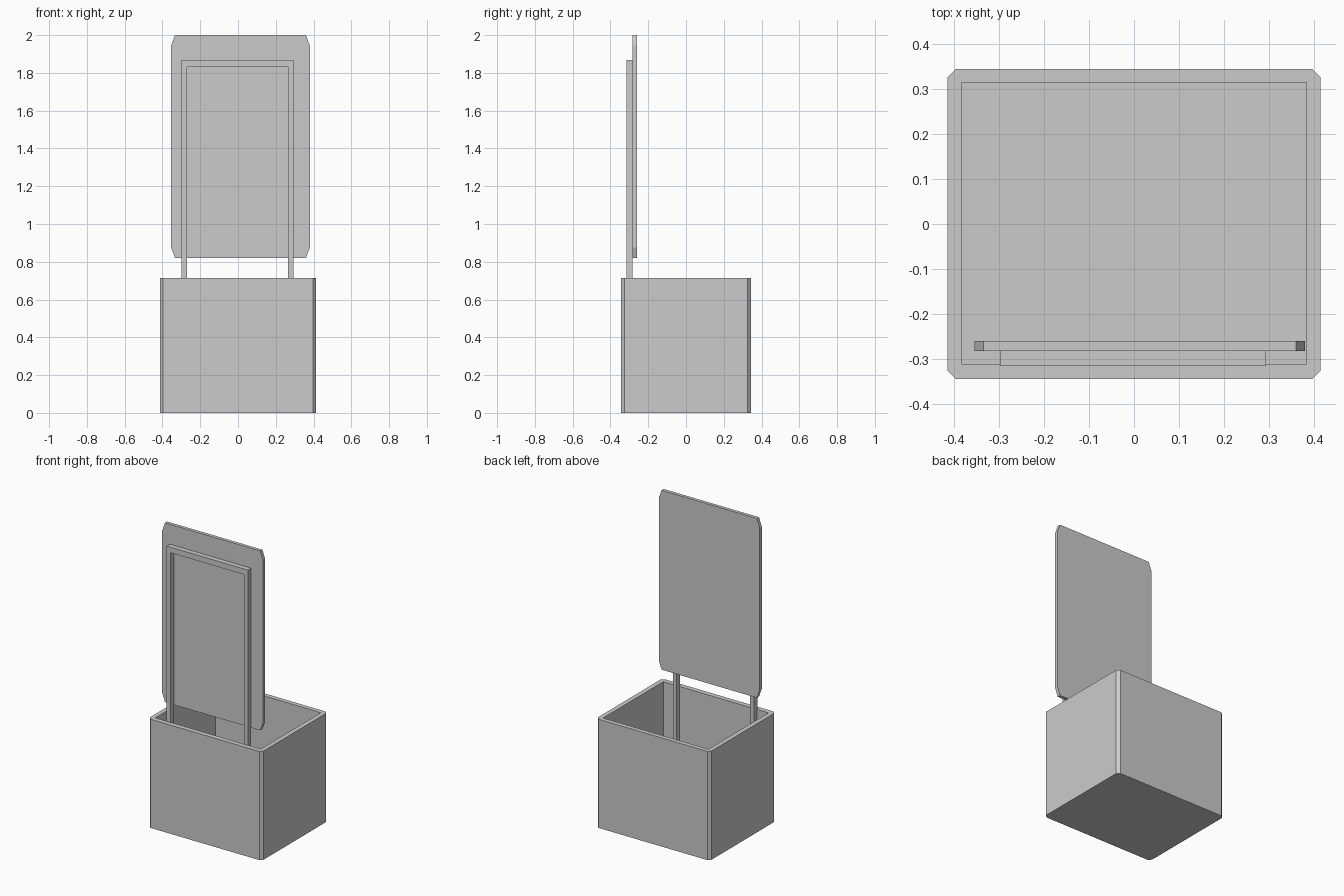
import bpy, bmesh, math

if "Cube" in bpy.data.objects:
    bpy.data.objects.remove(bpy.data.objects["Cube"])


def rect(x0, x1, y0, y1):
    return [(x0, y0), (x1, y0), (x1, y1), (x0, y1)]


def cut_rect(x0, x1, y0, y1, cx, cy):
    """Rectangle with its four corners cut off."""
    return [(x0 + cx, y0), (x1 - cx, y0), (x1, y0 + cy), (x1, y1 - cy),
            (x1 - cx, y1), (x0 + cx, y1), (x0, y1 - cy), (x0, y0 + cy)]


def slab(name, loops, low, high, upright=False):
    """Fill the outline loops and extrude along z, or along y if upright."""
    curve = bpy.data.curves.new(name, 'CURVE')
    curve.dimensions = '2D'
    curve.fill_mode = 'BOTH'
    curve.extrude = (high - low) / 2
    for pts in loops:
        spline = curve.splines.new('POLY')
        spline.points.add(len(pts) - 1)
        for p, (u, v) in zip(spline.points, pts):
            p.co = (u, v, 0, 1)
        spline.use_cyclic_u = True
    temp = bpy.data.objects.new(name + "_outline", curve)
    bpy.context.collection.objects.link(temp)
    graph = bpy.context.evaluated_depsgraph_get()
    mesh = bpy.data.meshes.new_from_object(temp.evaluated_get(graph))
    bpy.data.objects.remove(temp)

    # weld, clean and flat shade
    bm = bmesh.new()
    bm.from_mesh(mesh)
    bmesh.ops.remove_doubles(bm, verts=bm.verts, dist=1e-5)
    bmesh.ops.dissolve_limit(bm, angle_limit=0.01, verts=bm.verts, edges=bm.edges)
    bmesh.ops.recalc_face_normals(bm, faces=bm.faces)
    for f in bm.faces:
        f.smooth = False
    bm.to_mesh(mesh)
    bm.free()

    ob = bpy.data.objects.new(name, mesh)
    bpy.context.collection.objects.link(ob)
    mid = (low + high) / 2
    if upright:
        ob.rotation_euler.x = math.radians(90)
        ob.location.y = mid
    else:
        ob.location.z = mid
    return ob


FLOOR = 0.006
outer = cut_rect(-0.414, 0.414, -0.344, 0.344, 0.018, 0.018)

# Open planter box: thin floor and four walls
slab("box_floor", [outer], 0, FLOOR)
slab("box_walls", [outer, rect(-0.383, 0.383, -0.311, 0.314)], FLOOR, 0.715)

# Support frame: two legs joined by a top bar
slab("support_frame", [[
    (-0.298, FLOOR), (-0.27, FLOOR), (-0.27, 1.832), (0.265, 1.832),
    (0.265, FLOOR), (0.293, FLOOR), (0.293, 1.869), (-0.298, 1.869)]],
    -0.315, -0.282, upright=True)

# Back panel with cut corners
slab("back_panel", [cut_rect(-0.354, 0.38, 0.82, 2.0, 0.02, 0.056)],
     -0.282, -0.26, upright=True)
